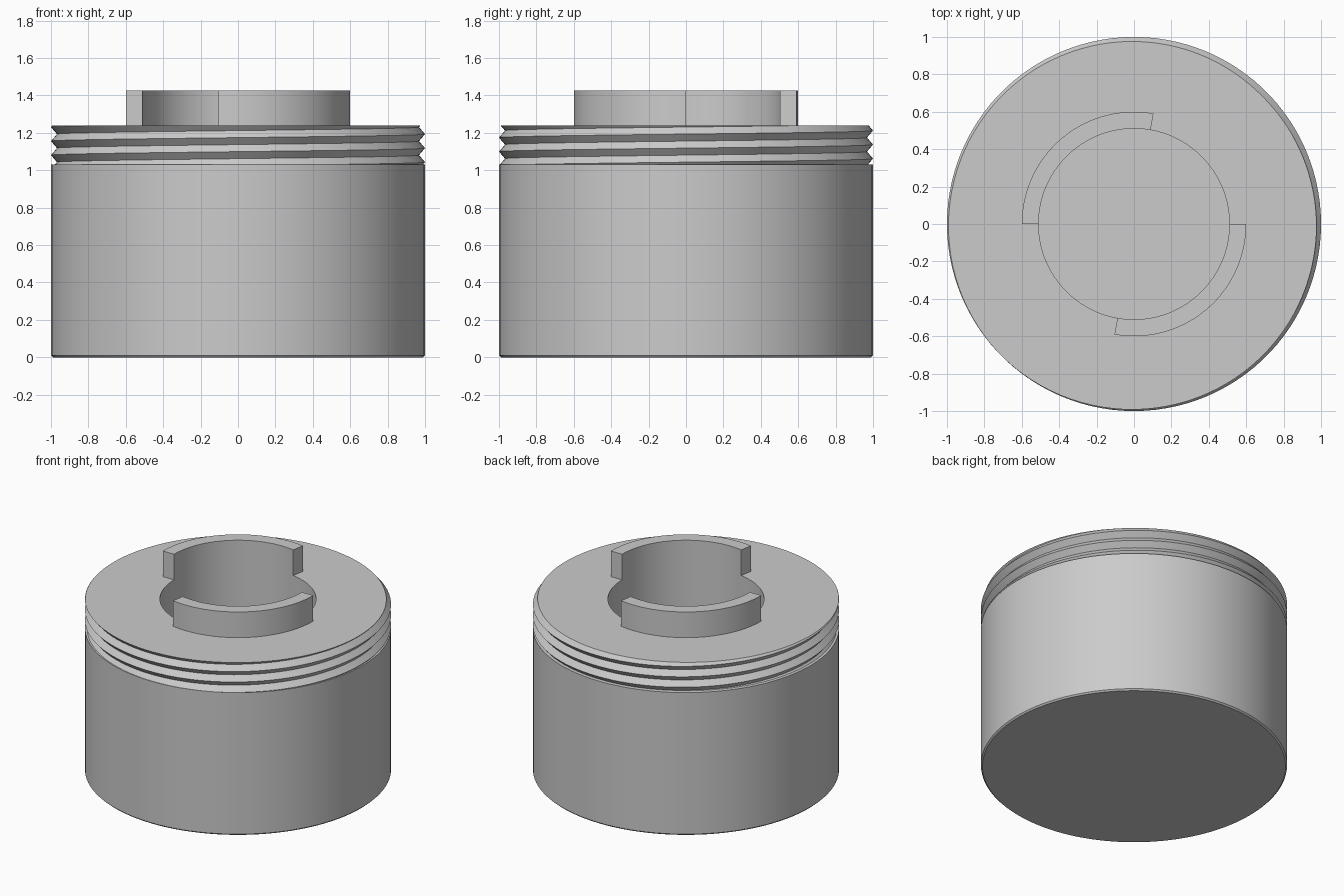
import bpy, bmesh, math

cube = bpy.data.objects.get("Cube")
if cube:
    bpy.data.objects.remove(cube, do_unlink=True)

SEGMENTS = 108
BORE_R, LUG_R = 0.51, 0.60
SHOULDER_Z, TOP_Z, LUG_TOP_Z = 1.03, 1.24, 1.425
FLOOR_Z = 0.2
PITCH, THREAD_DEPTH = 0.075, 0.032
CREST_ANGLE = math.radians(225)   # where a thread crest meets the top face

grey = bpy.data.materials.new("plain grey")
grey.use_nodes = True
grey.diffuse_color = (0.6, 0.6, 0.6, 1)
grey.node_tree.nodes["Principled BSDF"].inputs["Base Color"].default_value = (0.6, 0.6, 0.6, 1)


def finish(name, bm):
    """Weld, orient and smooth a mesh, then link it as an object."""
    bmesh.ops.remove_doubles(bm, verts=bm.verts, dist=1e-5)
    bmesh.ops.recalc_face_normals(bm, faces=bm.faces)
    mesh = bpy.data.meshes.new(name)
    bm.to_mesh(mesh)
    bm.free()
    mesh.materials.append(grey)
    obj = bpy.data.objects.new(name, mesh)
    bpy.context.collection.objects.link(obj)
    bpy.ops.object.select_all(action='DESELECT')
    obj.select_set(True)
    bpy.context.view_layer.objects.active = obj
    bpy.ops.object.shade_smooth_by_angle(angle=math.radians(25))
    return obj


def ring_point(r, angle, z):
    return (r * math.cos(angle), r * math.sin(angle), z)


def skin(bm, columns, closed):
    """Fill quads between neighbouring columns of vertices."""
    for a, b in zip(columns, columns[1:]):
        n = len(a)
        for i in range(n if closed else n - 1):
            j = (i + 1) % n
            bm.faces.new((a[i], b[i], b[j], a[j]))


def thread_profile(angle):
    """Crest and root points of the right-handed thread at one angle."""
    points = []
    for k in range(-10, 5):
        z = TOP_Z + PITCH * ((angle - CREST_ANGLE) / math.tau + k / 2)
        z = min(max(z, SHOULDER_Z), TOP_Z)
        turns = (z - TOP_Z) / PITCH - (angle - CREST_ANGLE) / math.tau
        off_crest = abs(turns - round(turns)) * 2
        points.append((1 - THREAD_DEPTH * off_crest, z))
    return points


# Body: chamfered foot, plain wall, helical thread, top face and blind bore
bm = bmesh.new()
columns = []
for s in range(SEGMENTS + 1):
    angle = math.tau * s / SEGMENTS
    profile = [(0, 0), (0.99, 0), (1, 0.01), (1, SHOULDER_Z)]
    profile += thread_profile(angle)
    profile += [(BORE_R, TOP_Z), (BORE_R, FLOOR_Z), (0, FLOOR_Z)]
    columns.append([bm.verts.new(ring_point(r, angle, z)) for r, z in profile])
skin(bm, columns, closed=False)
finish("threaded_body", bm)


# Two opposite curved lugs flush with the bore
def make_lug(name, start, sweep, steps=30):
    bm = bmesh.new()
    section = [(BORE_R, TOP_Z), (LUG_R, TOP_Z), (LUG_R, LUG_TOP_Z), (BORE_R, LUG_TOP_Z)]
    columns = []
    for s in range(steps + 1):
        angle = math.radians(start + sweep * s / steps)
        columns.append([bm.verts.new(ring_point(r, angle, z)) for r, z in section])
    skin(bm, columns, closed=True)
    bm.faces.new(columns[0])
    bm.faces.new(columns[-1])
    finish(name, bm)


make_lug("back_lug", 80, 100)
make_lug("front_lug", 260, 100)
